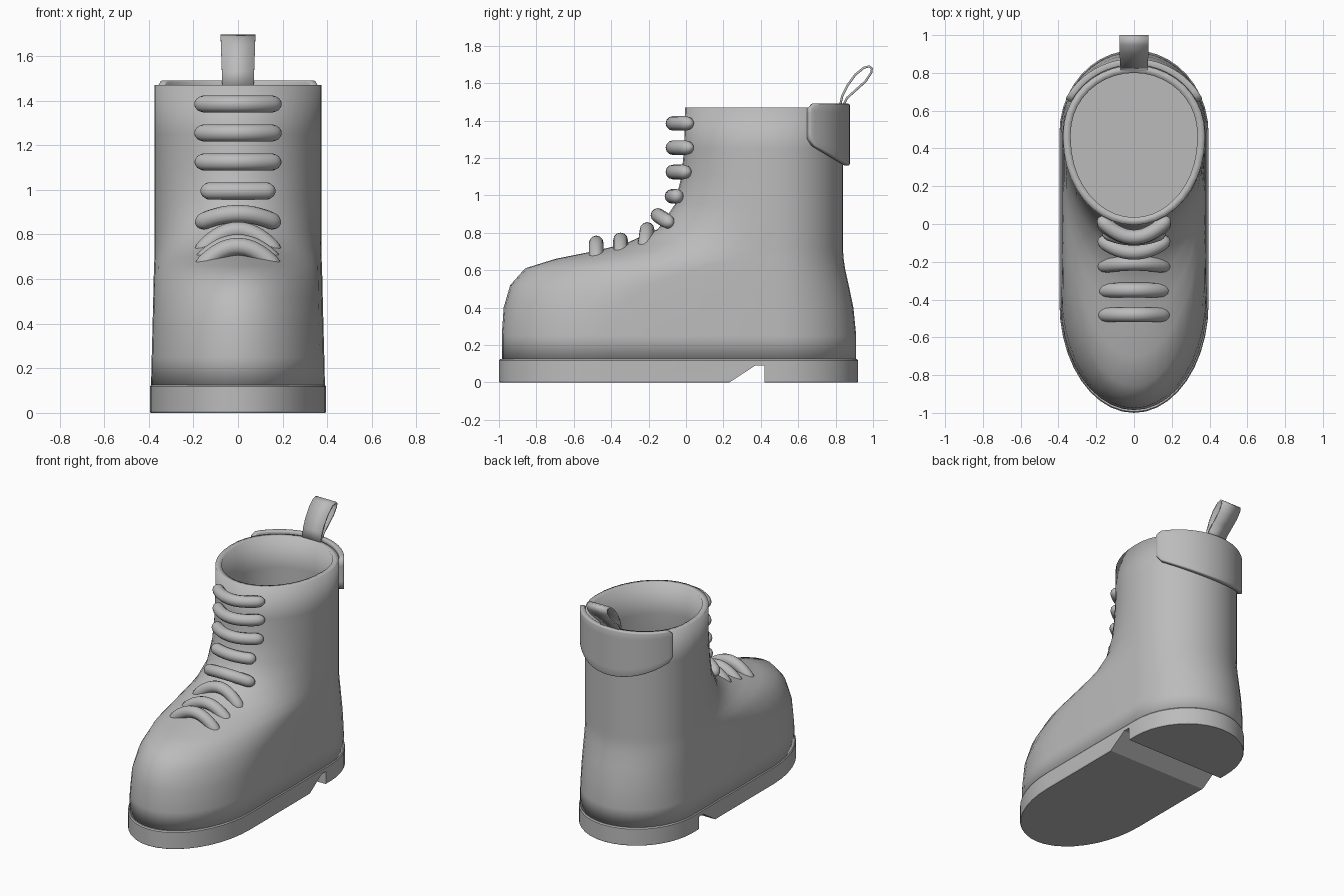
import bpy, bmesh, math
from mathutils import Vector

if "Cube" in bpy.data.objects:
    bpy.data.objects.remove(bpy.data.objects["Cube"])

grey = bpy.data.materials.new("plain grey")
grey.use_nodes = True
COLOUR = (0.5, 0.5, 0.5, 1)
grey.diffuse_color = COLOUR
grey.node_tree.nodes["Principled BSDF"].inputs["Base Color"].default_value = COLOUR


def finish(obj, angle=40):
    obj.data.materials.append(grey)
    bpy.ops.object.select_all(action="DESELECT")
    obj.select_set(True)
    bpy.context.view_layer.objects.active = obj
    bpy.ops.object.shade_smooth_by_angle(angle=math.radians(angle))
    return obj


def make(name, bm):
    bmesh.ops.recalc_face_normals(bm, faces=bm.faces)
    mesh = bpy.data.meshes.new(name)
    bm.to_mesh(mesh)
    bm.free()
    obj = bpy.data.objects.new(name, mesh)
    bpy.context.collection.objects.link(obj)
    return obj


def outline(front, back, half, c1, c2, z, n=20):
    """Rounded outline: front and back half ellipses joined by straight sides."""
    pts = []
    for centre, reach in ((c1, front - c1), (c2, back - c2)):
        side = math.copysign(1, reach)
        for i in range(n + 1):
            a = math.pi * (i / n - 0.5)
            pts.append(Vector((-side * half * math.sin(a), centre + reach * math.cos(a), z)))
    return pts


def loft(bm, rings, closed=True):
    rows = [[bm.verts.new(p) for p in r] for r in rings]
    for lo, hi in zip(rows, rows[1:]):
        n = len(lo)
        for i in range(n if closed else n - 1):
            j = (i + 1) % n
            bm.faces.new((lo[i], lo[j], hi[j], hi[i]))
    return rows


def solidify(obj, thickness, offset):
    m = obj.modifiers.new("thickness", "SOLIDIFY")
    m.thickness, m.offset = thickness, offset


# Upper: height, front, back, half width, front centre, back centre
SECTIONS = [
    (0.12, -0.985, 0.91, 0.39, -0.42, 0.48),
    (0.25, -0.985, 0.91, 0.387, -0.41, 0.48),
    (0.40, -0.975, 0.895, 0.383, -0.36, 0.48),
    (0.52, -0.94, 0.87, 0.38, -0.20, 0.48),
    (0.61, -0.86, 0.85, 0.378, 0.05, 0.48),
    (0.66, -0.70, 0.843, 0.376, 0.25, 0.48),
    (0.70, -0.50, 0.84, 0.375, 0.35, 0.48),
    (0.74, -0.33, 0.84, 0.375, 0.40, 0.48),
    (0.82, -0.15, 0.84, 0.375, 0.43, 0.48),
    (0.95, -0.06, 0.84, 0.375, 0.44, 0.48),
    (1.10, -0.025, 0.84, 0.375, 0.45, 0.48),
    (1.25, -0.01, 0.84, 0.375, 0.45, 0.48),
    (1.47, -0.005, 0.84, 0.375, 0.45, 0.48),
]
bm = bmesh.new()
loft(bm, [outline(f, b, w, c1, c2, z) for z, f, b, w, c1, c2 in SECTIONS])
upper = make("upper", bm)
solidify(upper, 0.04, -1)
finish(upper)

# Sole with a notch in front of the heel
bm = bmesh.new()
rows = loft(bm, [outline(-1 + d, 0.92 - d, 0.395 - d, -0.42, 0.48, z)
                 for z, d in ((0, 0.004), (0.006, 0), (0.118, 0), (0.126, 0.006))])
bm.faces.new(rows[0])
bm.faces.new(rows[-1])
sole = make("sole", bm)

bm = bmesh.new()
profile = [(0.11, -0.08), (0.37, 0.09), (0.42, 0.09), (0.42, -0.08)]
rows = loft(bm, [[(x, y, z) for y, z in profile] for x in (-0.6, 0.6)])
bm.faces.new(rows[0])
bm.faces.new(rows[1])
cutter = make("heel_notch_cutter", bm)
cutter.hide_render = True
cutter.hide_viewport = True
cut = sole.modifiers.new("heel notch", "BOOLEAN")
cut.operation, cut.object, cut.solver = "DIFFERENCE", cutter, "EXACT"
finish(sole, 30)

# Collar patch wrapped around the back of the shaft
bm = bmesh.new()
STEPS, ROWS, REACH = 28, 6, math.radians(63)
columns = []
for i in range(STEPS + 1):
    t = 2 * i / STEPS - 1
    x, y = 0.374 * math.sin(t * REACH), 0.48 + 0.361 * math.cos(t * REACH)
    bottom = 1.16 + 0.12 * min(1, max(0, (0.84 - y) / 0.2))
    corner = 0.025 if i in (0, STEPS) else 0
    top = 1.49 - corner
    bottom += corner
    columns.append([(x, y, bottom + (top - bottom) * k / ROWS) for k in range(ROWS + 1)])
loft(bm, columns, closed=False)
collar = make("heel_collar", bm)
outward = max(collar.data.polygons, key=lambda p: p.center.y).normal.y > 0
solidify(collar, 0.035, 1 if outward else -1)
bevel = collar.modifiers.new("soft edge", "BEVEL")
bevel.width, bevel.segments, bevel.limit_method = 0.008, 2, "ANGLE"
bevel.angle_limit = math.radians(50)
finish(collar)

# Pull loop: a thin ribbon folded back on itself
LOOP = [(0.82, 1.46), (0.835, 1.53), (0.865, 1.59), (0.905, 1.645), (0.95, 1.682),
        (0.98, 1.69), (0.994, 1.678), (0.99, 1.655), (0.96, 1.61), (0.91, 1.565),
        (0.86, 1.52), (0.83, 1.46)]
bm = bmesh.new()
ribbon = [[(s * (0.07 + 0.008 * (z - 1.46) / 0.23), y, z) for y, z in LOOP] for s in (-1, 1)]
loft(bm, ribbon, closed=False)
pull = make("pull_loop", bm)
solidify(pull, 0.012, 0)
finish(pull, 50)

# Laces: middle y and z, end y and z, half length
LACES = [
    (-0.07, 1.385, 0.035, 1.385, 0.187),
    (-0.07, 1.255, 0.035, 1.255, 0.187),
    (-0.07, 1.125, 0.02, 1.125, 0.187),
    (-0.075, 0.995, -0.035, 0.995, 0.165),
    (-0.15, 0.893, -0.075, 0.845, 0.185),
    (-0.208, 0.818, -0.225, 0.70, 0.185),
    (-0.35, 0.762, -0.35, 0.655, 0.185),
    (-0.48, 0.746, -0.48, 0.63, 0.185),
]
RADIUS, SIDES, SPANS = 0.039, 12, 24
for number, (my, mz, ey, ez, half) in enumerate(LACES, 1):
    bm = bmesh.new()
    rings = []
    for i in range(SPANS + 1):
        t = -math.cos(math.pi * i / SPANS)
        end = max(0, (abs(t) * half - half + RADIUS) / RADIUS)
        r = max(0.001, RADIUS * math.sqrt(max(0, 1 - end * end)))
        bend = t * t
        c = Vector((t * half, my + (ey - my) * bend, mz + (ez - mz) * bend))
        along = Vector((half, 2 * t * (ey - my), 2 * t * (ez - mz))).normalized()
        u = along.cross(Vector((0, 0, 1))).normalized()
        v = u.cross(along)
        rings.append([c + r * (u * math.cos(a) + v * math.sin(a))
                      for a in (2 * math.pi * k / SIDES for k in range(SIDES))])
    rows = loft(bm, rings)
    bm.faces.new(rows[0])
    bm.faces.new(rows[-1])
    finish(make(f"lace_{number}", bm), 60)
